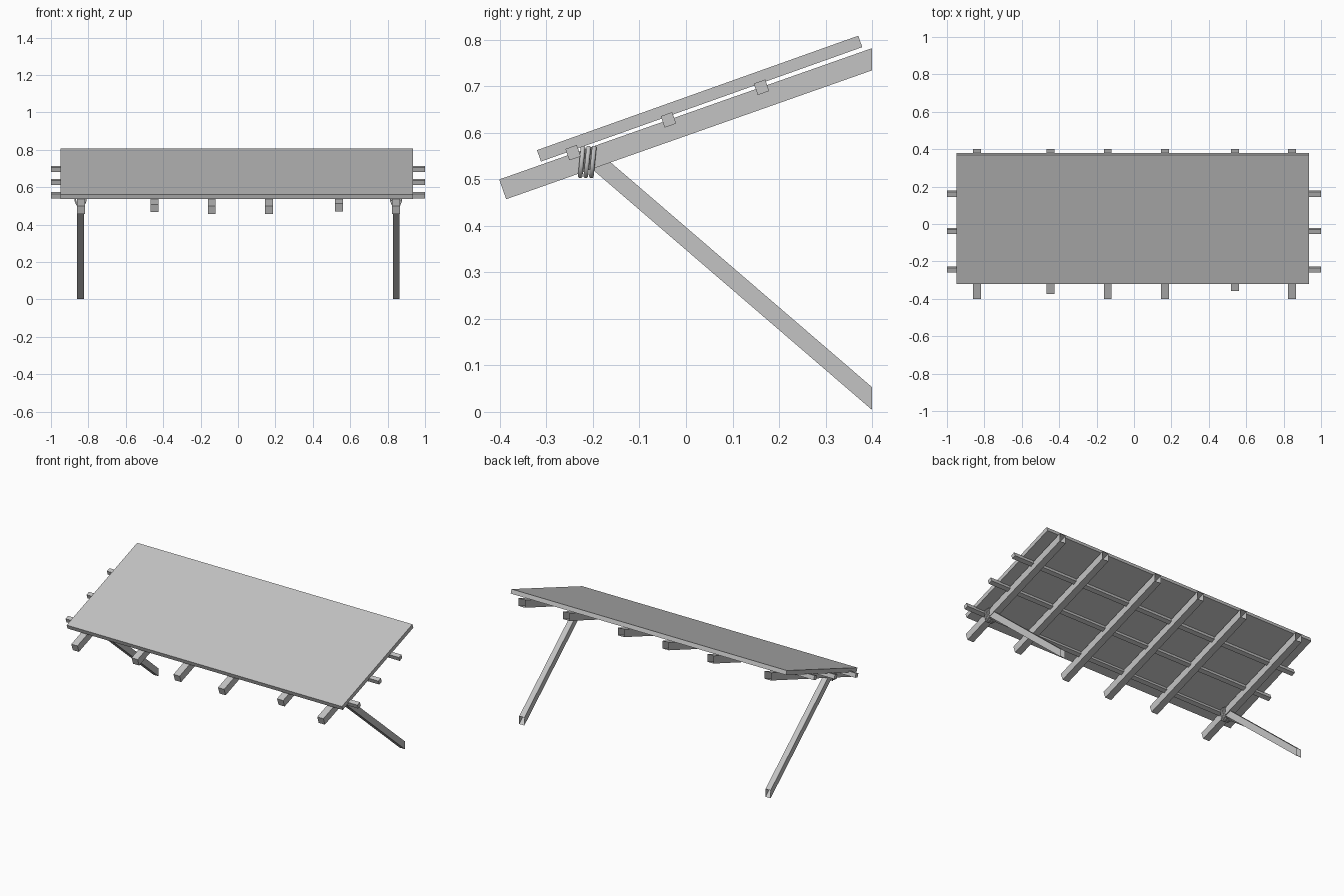
import bpy, bmesh, math
from mathutils import Matrix, Vector

if "Cube" in bpy.data.objects:
    bpy.data.objects.remove(bpy.data.objects["Cube"])

grey = bpy.data.materials.new("plain grey")
grey.use_nodes = True
colour = (0.55, 0.55, 0.55, 1)
grey.diffuse_color = colour
grey.node_tree.nodes["Principled BSDF"].inputs["Base Color"].default_value = colour

SLOPE = math.radians(19.4)
BACK = 0.4


def bar(name, x, width, thick, start, angle, length, trim=False):
    """Bar running from start (y, z) at an angle in the side plane."""
    bm = bmesh.new()
    bmesh.ops.create_cube(bm, size=1)
    place = (Matrix.Translation((x, start[0], start[1]))
             @ Matrix.Rotation(angle, 4, "X")
             @ Matrix.Translation((0, length / 2, 0))
             @ Matrix.Diagonal((width, length, thick, 1)))
    bm.transform(place)
    if trim:  # plumb cut at the back, left open
        bmesh.ops.bisect_plane(bm, geom=bm.verts[:] + bm.edges[:] + bm.faces[:],
                               plane_co=(0, BACK, 0), plane_no=(0, 1, 0),
                               clear_outer=True)
    mesh = bpy.data.meshes.new(name)
    bm.to_mesh(mesh)
    bm.free()
    mesh.materials.append(grey)
    obj = bpy.data.objects.new(name, mesh)
    bpy.context.collection.objects.link(obj)
    return obj


def on_slope(y):
    """Height of the rafter centre line."""
    return 0.478 + (y + 0.394) * math.tan(SLOPE)


# Roof sheet
bar("roof_panel", -0.007, 1.886, 0.026, (-0.316, 0.55), math.radians(19.6), 0.733)

# Rafters, two of them shorter at the front
rafters = [(-0.84, -0.394), (-0.447, -0.366), (-0.14, -0.394),
           (0.165, -0.394), (0.54, -0.352), (0.845, -0.394)]
for i, (x, y) in enumerate(rafters):
    bar(f"rafter_{i + 1}", x, 0.042, 0.045, (y, on_slope(y)), SLOPE, 1.0, True)

# Cross battens let into the rafters
for i, (y, z) in enumerate([(-0.255, 0.5525), (-0.05, 0.623), (0.15, 0.693)]):
    bar(f"batten_{i + 1}", 0, 2.0, 0.026, (y, z), SLOPE, 0.026)


def lashing(name, x, y):
    """Three rope turns around rafter and leg."""
    data = bpy.data.curves.new(name, "CURVE")
    data.dimensions = "3D"
    data.bevel_depth = 0.005
    data.bevel_resolution = 2
    data.resolution_u = 4
    outline = [(-0.028, 0.568), (0.028, 0.568), (0.028, 0.53),
               (0.019, 0.506), (-0.019, 0.506), (-0.028, 0.53)]
    for turn in (-0.012, 0, 0.012):
        spline = data.splines.new("BEZIER")
        spline.bezier_points.add(len(outline) - 1)
        spline.use_cyclic_u = True
        for point, (dx, z) in zip(spline.bezier_points, outline):
            lean = (z - 0.54) * 0.1
            point.co = Vector((x + dx, y + turn + lean, z))
            point.handle_left_type = point.handle_right_type = "VECTOR"
    data.materials.append(grey)
    obj = bpy.data.objects.new(name, data)
    bpy.context.collection.objects.link(obj)


# Slanted legs and their lashings
for side, x in (("right", -0.842), ("left", 0.845)):
    bar(f"{side}_leg", x, 0.035, 0.037, (-0.195, 0.54), math.radians(-40.7), 1.0, True)
    lashing(f"{side}_lashing", x, -0.212)
